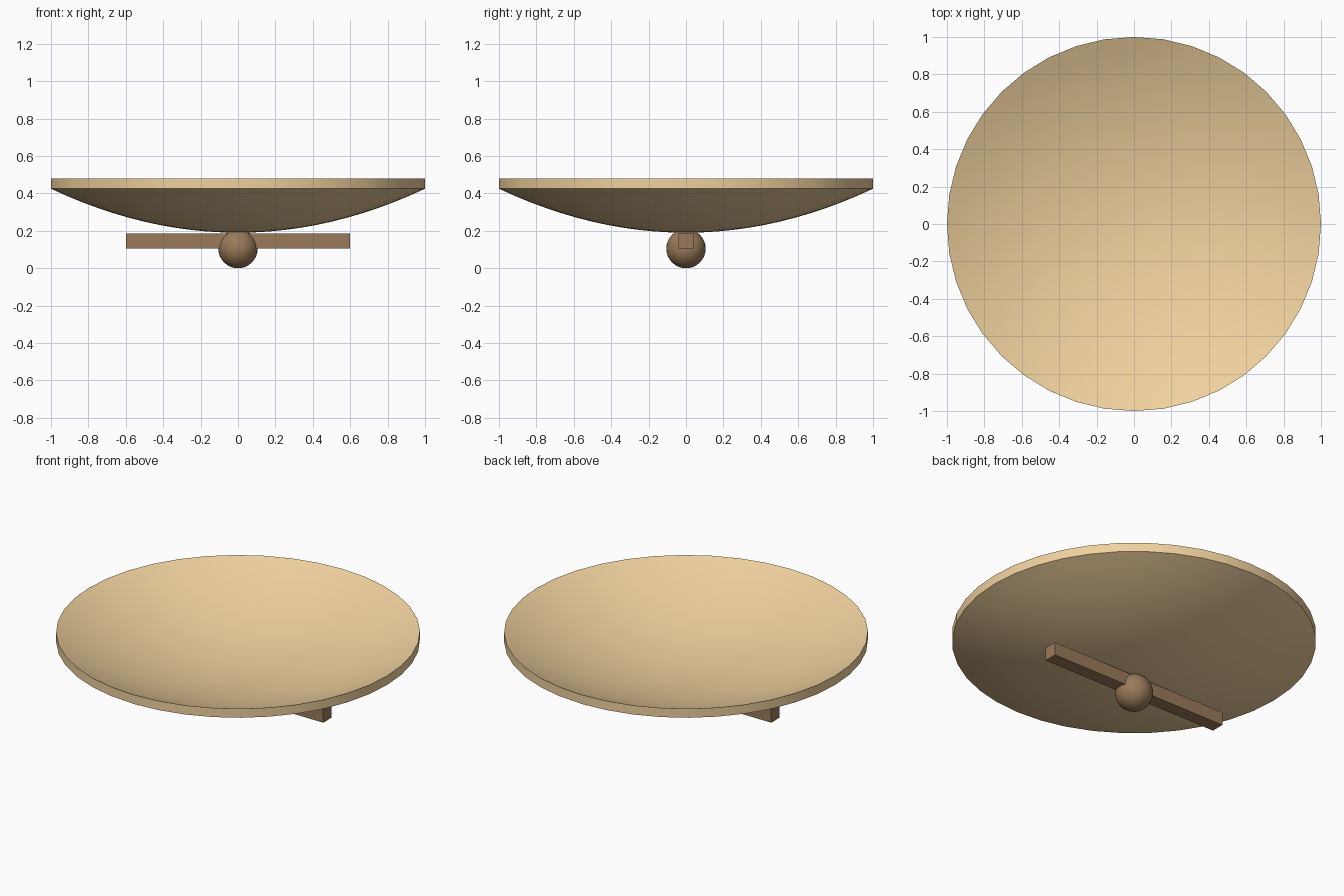
import bpy, bmesh, math

if "Cube" in bpy.data.objects:
    bpy.data.objects.remove(bpy.data.objects["Cube"])


def material(name, rgb):
    m = bpy.data.materials.new(name)
    m.diffuse_color = (*rgb, 1.0)
    m.use_nodes = True
    m.node_tree.nodes["Principled BSDF"].inputs["Base Color"].default_value = m.diffuse_color
    return m


def add_object(name, bm, mat, smooth_angle=None):
    bmesh.ops.recalc_face_normals(bm, faces=bm.faces)
    mesh = bpy.data.meshes.new(name)
    bm.to_mesh(mesh)
    bm.free()
    mesh.materials.append(mat)
    ob = bpy.data.objects.new(name, mesh)
    bpy.context.collection.objects.link(ob)
    if smooth_angle is not None:
        bpy.ops.object.select_all(action='DESELECT')
        ob.select_set(True)
        bpy.context.view_layer.objects.active = ob
        bpy.ops.object.shade_smooth_by_angle(angle=math.radians(smooth_angle))
    return ob


pale_wood = material("pale_wood", (0.87, 0.64, 0.34))
dark_wood = material("dark_wood", (0.32, 0.195, 0.10))

# Dish: shallow curved shell of even height, spun round z with 40 sides
SIDES, RINGS = 40, 12
BOTTOM, RISE, THICK = 0.19, 0.235, 0.055


def curve(base):
    return [(i / RINGS, base + RISE * (i / RINGS) ** 2) for i in range(RINGS + 1)]


profile = curve(BOTTOM) + curve(BOTTOM + THICK)[::-1]
bm = bmesh.new()
verts = [bm.verts.new((r, 0, z)) for r, z in profile]
edges = [bm.edges.new(pair) for pair in zip(verts, verts[1:])]
bmesh.ops.spin(bm, geom=verts + edges, cent=(0, 0, 0), axis=(0, 0, 1),
               angle=math.tau, steps=SIDES, use_duplicate=False)
bmesh.ops.remove_doubles(bm, verts=bm.verts, dist=1e-4)
add_object("dish", bm, pale_wood, 30)

# Balance bar: square beam under the dish
bm = bmesh.new()
bmesh.ops.create_cube(bm, size=1.0)
bmesh.ops.scale(bm, vec=(1.2, 0.08, 0.08), verts=bm.verts)
bmesh.ops.translate(bm, vec=(0, 0, 0.145), verts=bm.verts)
add_object("balance_bar", bm, dark_wood)

# Pivot ball: rests on the floor and touches the dish
bm = bmesh.new()
bmesh.ops.create_uvsphere(bm, u_segments=32, v_segments=16, radius=0.105)
bmesh.ops.translate(bm, vec=(0, 0, 0.105), verts=bm.verts)
add_object("pivot_ball", bm, dark_wood, 30)
